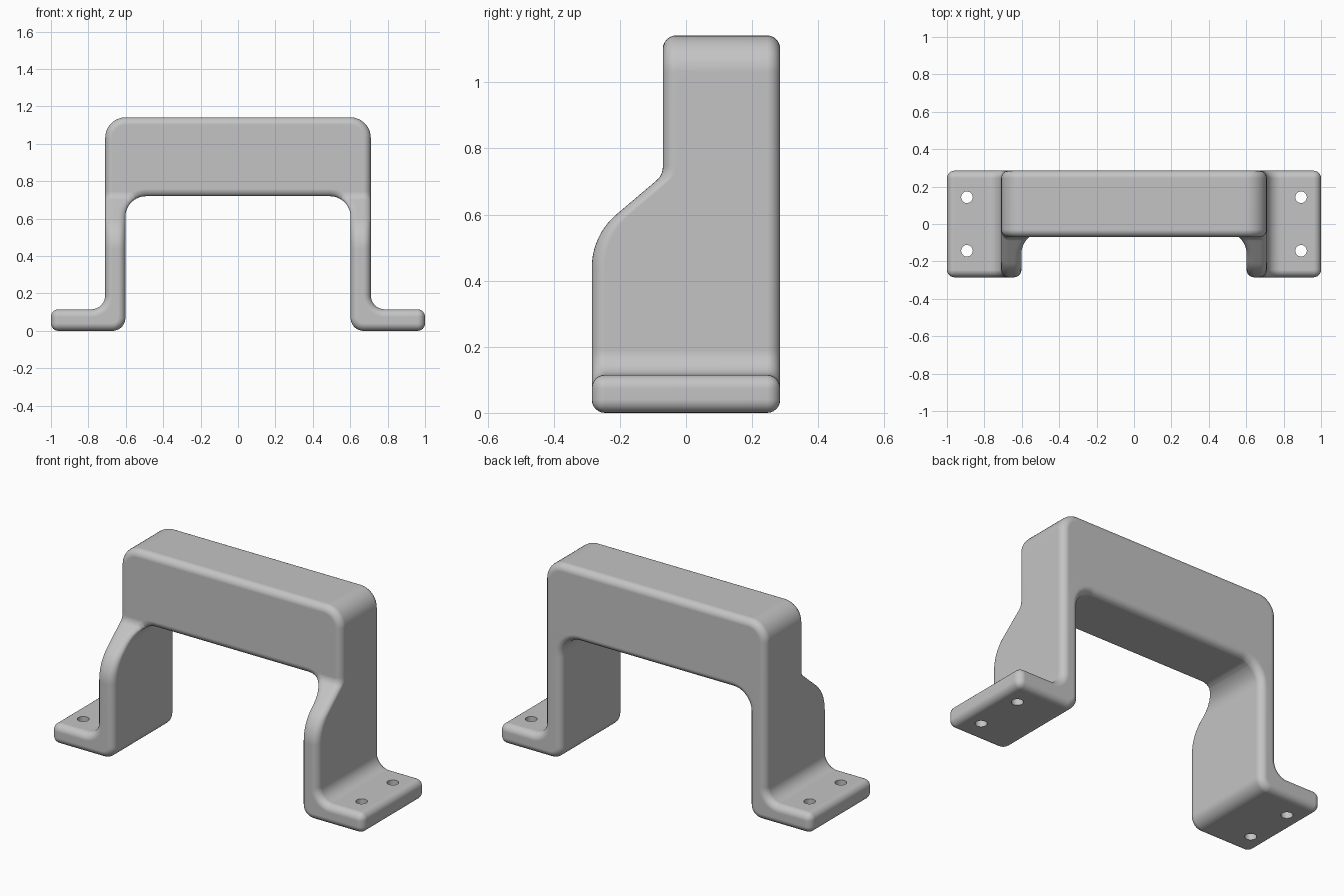
import bpy, bmesh, math
from mathutils import Vector

cube = bpy.data.objects.get("Cube")
if cube:
    bpy.data.objects.remove(cube, do_unlink=True)

DEPTH = 0.285      # half depth of the feet
FILLET = 0.04      # rounding of every outer edge
HOLE_X, HOLE_Y, HOLE_R = 0.893, 0.143, 0.031

grey = bpy.data.materials.new("light grey")
grey.use_nodes = True
grey.diffuse_color = (0.55, 0.55, 0.55, 1)
grey.node_tree.nodes["Principled BSDF"].inputs["Base Color"].default_value = grey.diffuse_color


def rounded(corners, steps=9):
    """Closed outline with each right-angled corner (x, z, radius) rounded."""
    outline = []
    for i, (x, z, r) in enumerate(corners):
        p = Vector((x, z))
        if r == 0:
            outline.append(p)
            continue
        u = (Vector(corners[i - 1][:2]) - p).normalized()
        v = (Vector(corners[(i + 1) % len(corners)][:2]) - p).normalized()
        for k in range(steps + 1):
            a = math.pi / 2 * k / steps
            outline.append(p + r * (u + v - v * math.cos(a) - u * math.sin(a)))
    return outline


def front_edge():
    """Side contour (y, z) of the front: convex bend, slope, concave bend."""
    turn, big, small = math.radians(50), 0.21, 0.055
    path = []
    for k in range(11):
        a = turn * k / 10
        path.append((-DEPTH + big * (1 - math.cos(a)), 0.44 + big * math.sin(a)))
    for k in range(7):
        a = turn * (1 - k / 6)
        path.append((-0.07 - small * (1 - math.cos(a)), 0.745 - small * math.sin(a)))
    return path


def front_y(z, path):
    if z <= path[0][1]:
        return path[0][0]
    for (y0, z0), (y1, z1) in zip(path, path[1:]):
        if z <= z1:
            return y0 + (y1 - y0) * (z - z0) / (z1 - z0)
    return path[-1][0]


# Bracket outline: top bar, legs and outward feet
half = [(0.71, 1.142, 0.11), (0.71, 0.115, 0.075), (1, 0.115, 0),
        (1, 0, 0), (0.602, 0, 0.07), (0.602, 0.72, 0.11)]
corners = half + [(-x, z, r) for x, z, r in reversed(half)]

bm = bmesh.new()
cap = bm.faces.new([bm.verts.new((p.x, -DEPTH, p.y)) for p in rounded(corners)])
ext = bmesh.ops.extrude_face_region(bm, geom=[cap], use_keep_orig=True)
moved = [g for g in ext["geom"] if isinstance(g, bmesh.types.BMVert)]
bmesh.ops.translate(bm, verts=moved, vec=(0, 2 * DEPTH, 0))
bmesh.ops.recalc_face_normals(bm, faces=bm.faces)

# Round all sharp edges
sharp = [e for e in bm.edges if e.calc_face_angle(0) > math.radians(60)]
bmesh.ops.bevel(bm, geom=sharp, offset=FILLET, offset_type='OFFSET', segments=6,
                profile=0.5, affect='EDGES', clamp_overlap=False)

# Slice the front and push it back along the side contour
contour = front_edge()
for y, z in contour:
    bmesh.ops.bisect_plane(bm, geom=bm.verts[:] + bm.edges[:] + bm.faces[:],
                           dist=1e-5, plane_co=(0, 0, z), plane_no=(0, 0, 1))
for v in bm.verts:
    if v.co.y < -DEPTH + 2 * FILLET:
        v.co.y += front_y(v.co.z, contour) + DEPTH
bmesh.ops.recalc_face_normals(bm, faces=bm.faces)

mesh = bpy.data.meshes.new("bracket")
bm.to_mesh(mesh)
bm.free()
mesh.materials.append(grey)
bracket = bpy.data.objects.new("bracket", mesh)
bpy.context.collection.objects.link(bracket)

# Screw holes through the feet
cut = bmesh.new()
for sx in (-1, 1):
    for sy in (-1, 1):
        made = bmesh.ops.create_cone(cut, cap_ends=True, segments=32, radius1=HOLE_R,
                                     radius2=HOLE_R, depth=0.5)
        bmesh.ops.translate(cut, verts=made["verts"], vec=(sx * HOLE_X, sy * HOLE_Y, 0.05))
cut_mesh = bpy.data.meshes.new("hole_cutter")
cut.to_mesh(cut_mesh)
cut.free()
cut_mesh.materials.append(grey)
cutter = bpy.data.objects.new("hole_cutter", cut_mesh)
bpy.context.collection.objects.link(cutter)
cutter.hide_render = True

bpy.ops.object.select_all(action='DESELECT')
bracket.select_set(True)
bpy.context.view_layer.objects.active = bracket
holes = bracket.modifiers.new("holes", 'BOOLEAN')
holes.operation = 'DIFFERENCE'
holes.solver = 'EXACT'
holes.object = cutter
bpy.ops.object.modifier_apply(modifier="holes")
bpy.data.objects.remove(cutter, do_unlink=True)

# Smooth fillets, flat main faces
bpy.ops.object.shade_smooth_by_angle(angle=math.radians(40))
weighted = bracket.modifiers.new("flat_faces", 'WEIGHTED_NORMAL')
weighted.keep_sharp = True
